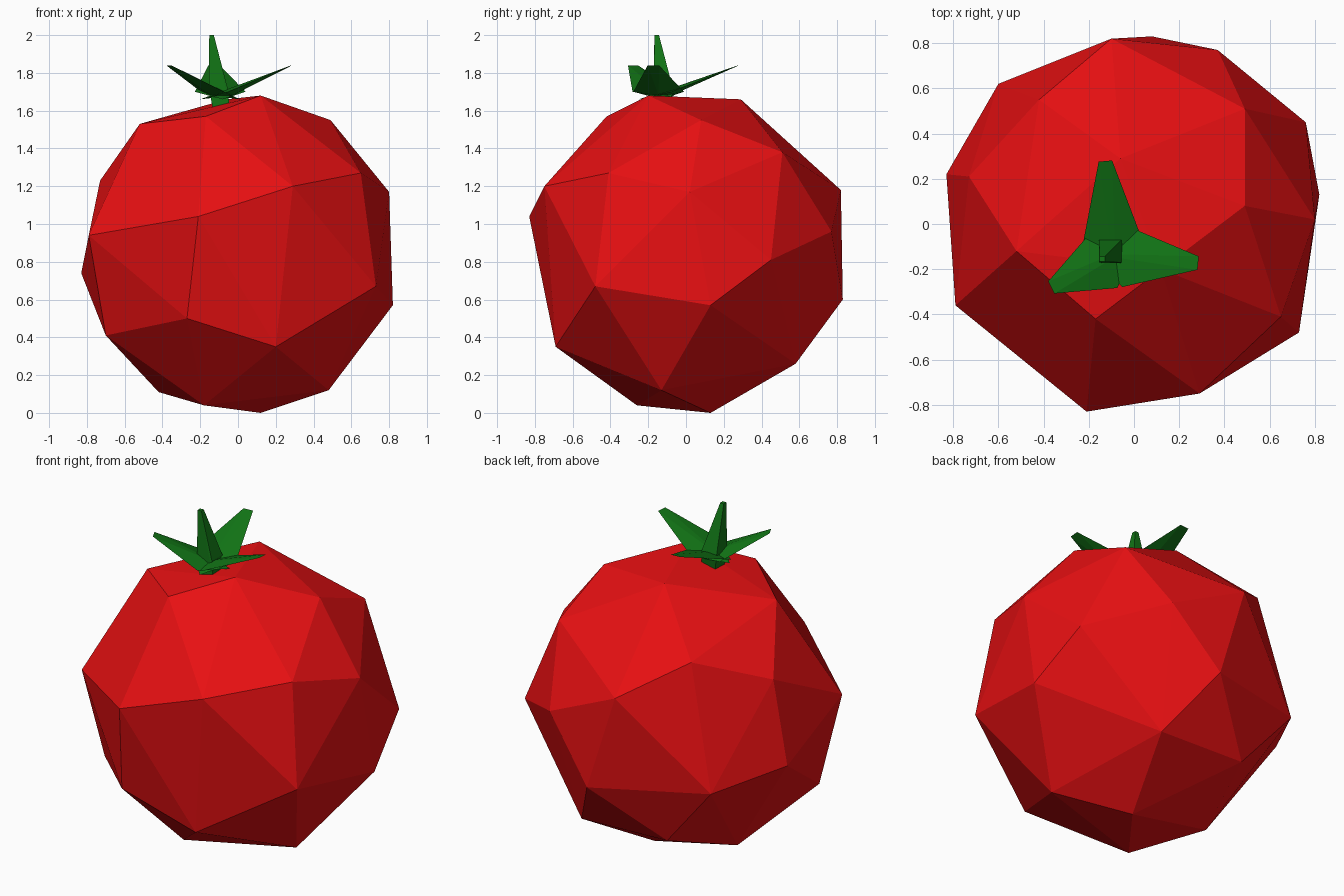
import bpy, bmesh
from math import radians, cos, sin
from mathutils import Vector

if "Cube" in bpy.data.objects:
    bpy.data.objects.remove(bpy.data.objects["Cube"])


def material(name, rgb):
    m = bpy.data.materials.new(name)
    m.diffuse_color = (*rgb, 1)
    m.use_nodes = True
    m.node_tree.nodes["Principled BSDF"].inputs["Base Color"].default_value = m.diffuse_color
    return m


def hull(name, points, mat):
    """Flat-faced convex solid wrapped around a set of points."""
    bm = bmesh.new()
    for p in points:
        bm.verts.new(p)
    res = bmesh.ops.convex_hull(bm, input=bm.verts)
    loose = {g for g in res["geom_interior"] + res["geom_unused"]
             if isinstance(g, bmesh.types.BMVert)}
    bmesh.ops.delete(bm, geom=list(loose), context='VERTS')
    bmesh.ops.recalc_face_normals(bm, faces=bm.faces)
    me = bpy.data.meshes.new(name)
    bm.to_mesh(me)
    bm.free()
    me.materials.append(mat)
    ob = bpy.data.objects.new(name, me)
    bpy.context.collection.objects.link(ob)
    return ob


red = material("fruit_red", (0.8, 0.005, 0.006))
green = material("leaf_green", (0.006, 0.18, 0.008))

# Fruit: irregular faceted ball, corners listed from crown to base
corners = [
    (0.12, -0.20, 1.68), (-0.06, 0.29, 1.66), (-0.17, -0.42, 1.57),
    (0.49, 0.08, 1.55), (-0.52, -0.12, 1.53),
    (0.49, 0.51, 1.38), (-0.42, 0.55, 1.38), (0.65, -0.41, 1.27),
    (-0.73, 0.21, 1.23), (0.29, -0.75, 1.20), (-0.10, 0.82, 1.18),
    (0.80, 0.02, 1.17), (-0.21, -0.83, 1.04),
    (0.37, 0.77, 0.96), (-0.79, -0.36, 0.94), (0.76, 0.45, 0.81),
    (-0.83, 0.22, 0.74), (0.73, -0.48, 0.67), (-0.60, 0.62, 0.66),
    (0.08, 0.83, 0.60), (0.82, 0.13, 0.57), (-0.27, -0.72, 0.50),
    (-0.70, -0.27, 0.41), (0.20, -0.69, 0.35), (-0.28, 0.58, 0.28),
    (0.29, 0.58, 0.26), (0.48, -0.13, 0.12), (-0.42, 0.11, 0.11),
    (-0.18, -0.26, 0.04), (0.12, 0.13, 0.0),
]
hull("fruit", corners, red)

# Leaves: three thin tapered blades rising from the crown
cx, cy = -0.09, -0.14
for i, (angle, length) in enumerate([(95, 0.42), (-5, 0.375), (207, 0.31)]):
    c, s = cos(radians(angle)), sin(radians(angle))
    outline = [(-0.11, 0, 1.66), (0.05, -0.135, 1.70), (length, -0.03, 1.84),
               (length, 0.03, 1.84), (0.05, 0.135, 1.70)]
    pts = [(cx + r * c - w * s, cy + r * s + w * c, z) for r, w, z in outline]
    pts.append((cx + 0.06 * c, cy + 0.06 * s, 1.68))      # thick keel below
    hull(f"leaf_{i + 1}", pts, green)

# Stem: four-sided tapering spike, leaning slightly
stem = []
for x, y, z, r in [(-0.09, -0.13, 1.62, 0.045), (-0.105, -0.12, 1.72, 0.05),
                   (-0.14, -0.155, 2.0, 0.012)]:
    stem += [(x + dx * r, y + dy * r, z) for dx in (-1, 1) for dy in (-1, 1)]
hull("stem", stem, green)
